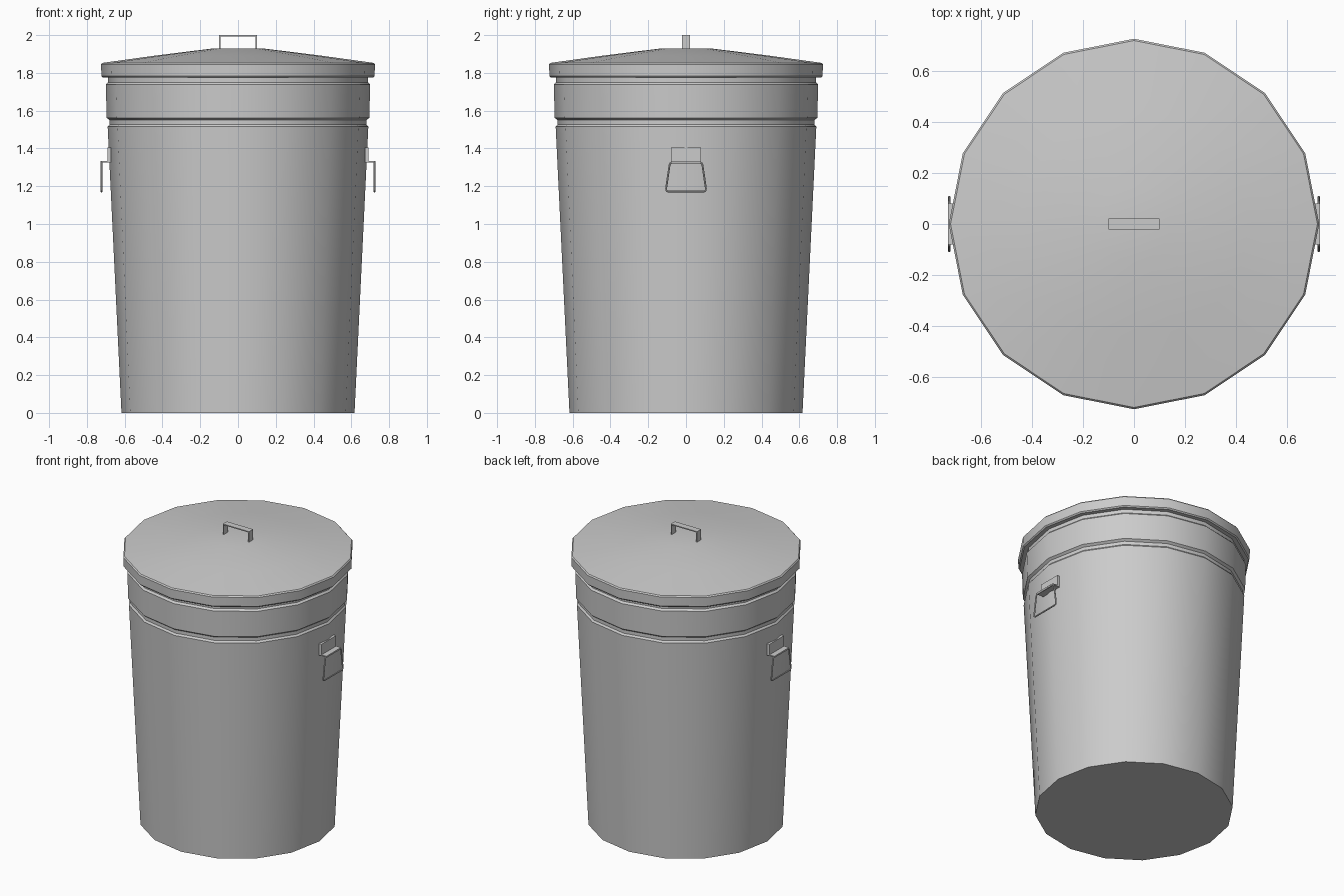
import bpy, bmesh, math

if "Cube" in bpy.data.objects:
    bpy.data.objects.remove(bpy.data.objects["Cube"])

SIDES = 16


def finish(name, bm):
    bmesh.ops.recalc_face_normals(bm, faces=bm.faces[:])
    me = bpy.data.meshes.new(name)
    bm.to_mesh(me)
    bm.free()
    ob = bpy.data.objects.new(name, me)
    bpy.context.collection.objects.link(ob)
    bpy.ops.object.select_all(action='DESELECT')
    ob.select_set(True)
    bpy.context.view_layer.objects.active = ob
    bpy.ops.object.shade_smooth_by_angle(angle=math.radians(30))
    return ob


def lathe(name, profile):
    """Revolve (radius, z) points, capping both ends."""
    bm = bmesh.new()
    rings = [[bm.verts.new((r * math.cos(2 * math.pi * i / SIDES),
                            r * math.sin(2 * math.pi * i / SIDES), z))
              for i in range(SIDES)] for r, z in profile]
    for a, b in zip(rings, rings[1:]):
        for i in range(SIDES):
            j = (i + 1) % SIDES
            bm.faces.new((a[i], a[j], b[j], b[i]))
    bm.faces.new(rings[0])
    bm.faces.new(rings[-1])
    return finish(name, bm)


def strap(name, outline, half_width, to_world):
    """Extrude a closed 2D outline sideways; to_world maps (u, w, z) to a point."""
    bm = bmesh.new()
    a, b = [[bm.verts.new(to_world(u, w, z)) for u, z in outline]
            for w in (-half_width, half_width)]
    n = len(outline)
    for i in range(n):
        j = (i + 1) % n
        bm.faces.new((a[i], a[j], b[j], b[i]))
    bm.faces.new(a)
    bm.faces.new(b)
    return finish(name, bm)


def wire_loop(name, path, radius, x, sides=8):
    """Closed round wire following (y, z) points in the plane at x."""
    bm = bmesh.new()
    n = len(path)
    rings = []
    for i, (y, z) in enumerate(path):
        (y0, z0), (y1, z1) = path[i - 1], path[(i + 1) % n]
        d = math.hypot(y1 - y0, z1 - z0)
        ny, nz = (z1 - z0) / d, -(y1 - y0) / d
        ring = []
        for k in range(sides):
            t = 2 * math.pi * k / sides
            c = radius * math.cos(t)
            ring.append(bm.verts.new((x + radius * math.sin(t), y + ny * c, z + nz * c)))
        rings.append(ring)
    for i in range(n):
        a, b = rings[i], rings[(i + 1) % n]
        for k in range(sides):
            m = (k + 1) % sides
            bm.faces.new((a[k], a[m], b[m], b[k]))
    return finish(name, bm)


# Tapered body with two rolled grooves near the top
lathe("can_body", [(0.617, 0), (0.69, 1.515), (0.68, 1.527), (0.68, 1.55),
                   (0.695, 1.562), (0.70, 1.738), (0.688, 1.75), (0.688, 1.775),
                   (0.688, 1.80)])

# Shallow conical lid with a turned-down rim
lathe("lid", [(0.686, 1.775), (0.716, 1.775), (0.723, 1.783), (0.725, 1.845),
              (0.718, 1.853), (0.45, 1.89), (0.145, 1.928)])

# Bent strap handle on the lid
strap("lid_handle", [(-0.1, 1.92), (-0.1, 2.0), (0.1, 2.0), (0.1, 1.92),
                     (0.093, 1.92), (0.093, 1.993), (-0.093, 1.993), (-0.093, 1.92)],
      0.022, lambda u, w, z: (u, w, z))

# Side brackets and hanging handles, with rounded corners on the wire
ring_path = [(-0.074, 1.325), (0.074, 1.325), (0.082, 1.322), (0.087, 1.313),
             (0.105, 1.19), (0.105, 1.178), (0.097, 1.172),
             (-0.097, 1.172), (-0.105, 1.178), (-0.105, 1.19),
             (-0.087, 1.313), (-0.082, 1.322)]
bracket = [(0.672, 1.405), (0.691, 1.405), (0.691, 1.333), (0.728, 1.333),
           (0.728, 1.326), (0.672, 1.326)]
for side, s in (("right", 1), ("left", -1)):
    strap(side + "_bracket", bracket, 0.08, lambda u, w, z: (s * u, w, z))
    wire_loop(side + "_handle", ring_path, 0.005, s * 0.723)
